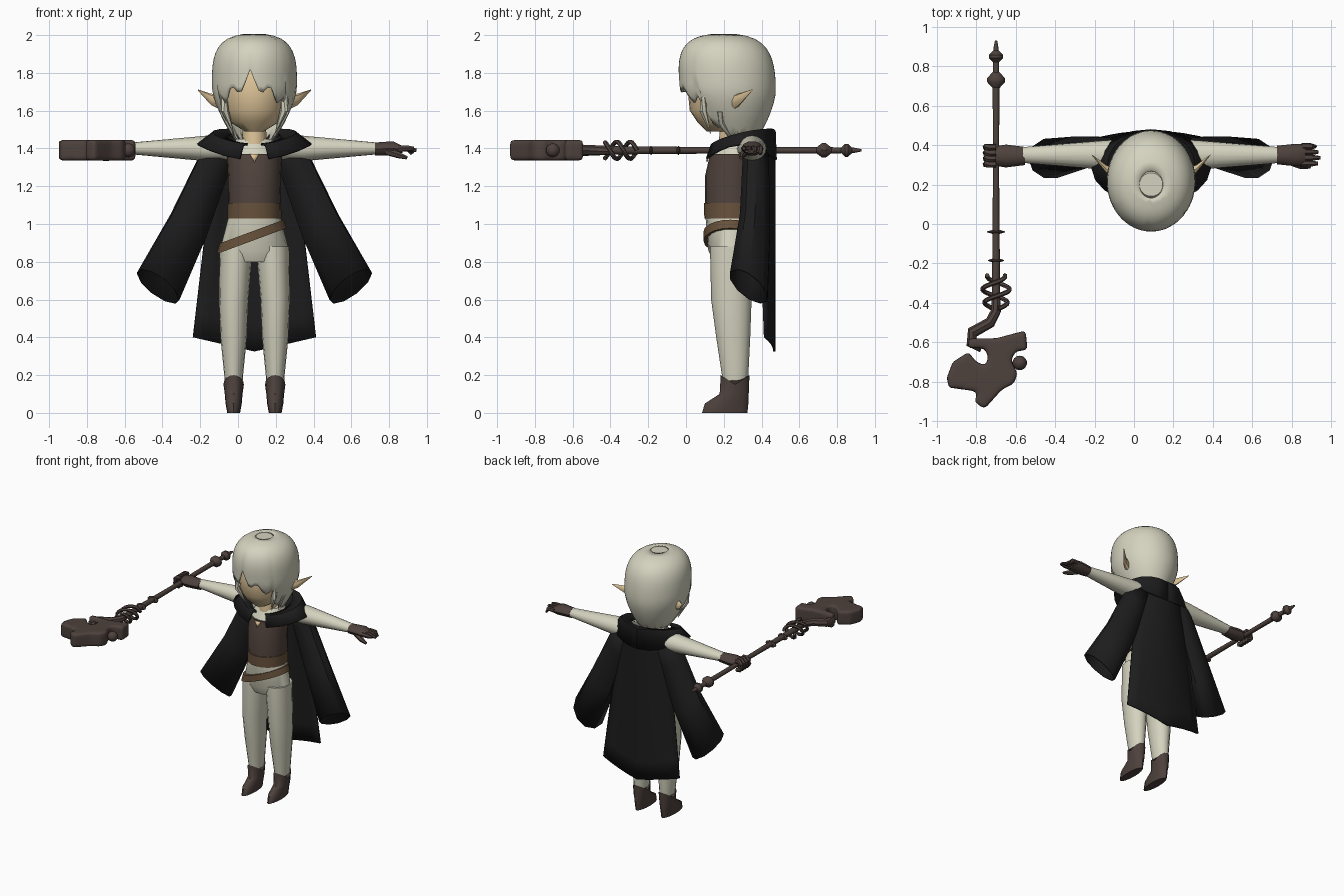
import bpy, bmesh
from math import sin, cos, pi
from mathutils import Vector

if "Cube" in bpy.data.objects:
    bpy.data.objects.remove(bpy.data.objects["Cube"])
BODY_X = .087  # centre line of the body
STAFF_X, STAFF_Z = -.7, 1.39
parts = []


def paint(name, red, green, blue):
    material = bpy.data.materials.new(name)
    material.use_nodes = True
    material.diffuse_color = (red, green, blue, 1)
    for node in material.node_tree.nodes:
        if node.type == 'BSDF_PRINCIPLED':
            node.inputs["Base Color"].default_value = (red, green, blue, 1)
            node.inputs["Roughness"].default_value = .8
    return material


cream = paint("cream", .66, .65, .52)
skin = paint("skin", .74, .56, .32)
dark_brown = paint("dark brown", .075, .053, .046)
tunic_brown = paint("tunic brown", .083, .057, .047)
belt_brown = paint("belt brown", .14, .085, .045)
black = paint("black", .012, .012, .013)


def surface(name, rows, material, closed=False, capped=False, mirror=False, thickness=0, origin=BODY_X):
    """Skin rows of points; optionally close, cap, mirror and thicken the result."""
    bm = bmesh.new()
    grid = [[bm.verts.new(point) for point in row] for row in rows]
    columns = list(range(len(rows[0])))
    neighbours = list(zip(columns, columns[1:]))
    if closed:
        neighbours.append((columns[-1], columns[0]))
    for lower, upper in zip(grid, grid[1:]):
        for i, j in neighbours:
            bm.faces.new((lower[i], lower[j], upper[j], upper[i]))
    if capped:
        bm.faces.new(grid[0])
        bm.faces.new(grid[-1])
    bmesh.ops.recalc_face_normals(bm, faces=bm.faces)
    mesh = bpy.data.meshes.new(name)
    bm.to_mesh(mesh)
    bm.free()
    part = bpy.data.objects.new(name, mesh)
    bpy.context.collection.objects.link(part)
    mesh.materials.append(material)
    part.location.x = origin
    if thickness:
        solid = part.modifiers.new("Thickness", 'SOLIDIFY')
        solid.thickness, solid.offset = thickness, 0
    if mirror:
        part.modifiers.new("Mirror", 'MIRROR')
    parts.append(part)
    return part


def ring(centre, side, up, sides):
    angles = [2 * pi * i / sides for i in range(sides)]
    return [Vector(centre) + side * cos(a) + up * sin(a) for a in angles]


def loft(name, axis, sections, material, sides=16, capped=True, lean=(0, 0), **options):
    """Join ellipses (centre, radius, radius) that face along one axis."""
    across = {'x': (0, 1, 0), 'y': (1, 0, 0), 'z': (1, 0, lean[0])}[axis]
    along = {'x': (0, 0, 1), 'y': (0, 0, 1), 'z': (0, 1, lean[1])}[axis]
    rows = [ring(centre, Vector(across) * a, Vector(along) * b, sides) for centre, a, b in sections]
    return surface(name, rows, material, closed=True, capped=capped, **options)


def stack(name, levels, material, x=0, **options):
    """Upright form from (height, depth position, half width, half depth)."""
    return loft(name, 'z', [((x, y, z), a, b) for z, y, a, b in levels], material, **options)


def tube(name, path, radii, material, sides=8, **options):
    """Round tube along a path with a radius at every point."""
    path = [Vector(point) for point in path]
    rows = []
    for i, (point, radius) in enumerate(zip(path, radii)):
        ahead = path[min(i + 1, len(path) - 1)] - path[max(i - 1, 0)]
        side = ahead.cross(Vector((.3, .2, 1))).normalized() * radius
        up = ahead.normalized().cross(side)
        rows.append(ring(point, side, up, sides))
    return surface(name, rows, material, closed=True, capped=True, **options)


# Head, neck and ears
stack("head", [(1.49, .17, .05, .06), (1.54, .19, .13, .13), (1.6, .2, .16, .18),
               (1.7, .21, .18, .2), (1.8, .21, .18, .19), (1.9, .21, .12, .14)], skin, sides=24)
stack("neck", [(1.36, .25, .07, .08), (1.53, .24, .06, .06)], skin)
loft("ears", 'x', [((.16, .24, 1.64), .035, .045), ((.23, .28, 1.66), .02, .03),
                   ((.3, .35, 1.71), .002, .003)], skin, sides=8, mirror=True)


# Hair: a dome narrowing to the nape, with a parted fringe and ragged hem
def hem_height(angle):
    side = abs(angle + .1)
    if side < 1:
        return 1.8 - .15 * side ** .5 + .03 * cos(13 * side)
    return max(1.46, 1.56 - .25 * (side - 1)) + .02 * sin(16 * side)


def hair_point(angle, fall):
    z = 2 - fall * (2 - hem_height(angle))
    dome = max(0, (z - 1.75) / .25)
    nape = max(0, (1.72 - z) / .28)
    fullness = max(.02, 1 - dome ** 3) ** (1 / 3) * (1 - .58 * nape ** 1.5)
    centre = .22 + .04 * nape - .02 * dome
    return (.22 * fullness * sin(angle), centre - .25 * fullness * cos(angle), z)


columns, levels = 60, 16
hair = surface("hair", [[hair_point(pi * (2 * i / columns - 1), (k / levels) ** 1.5) for i in range(columns)]
                        for k in range(levels + 1)], cream, closed=True, thickness=.01)
tube("crown", [(0, .2, 1.985), (0, .2, 1.999)], [.07, .06], cream, sides=16)
tube("cheek_locks", [(.165, .1, 1.68), (.155, .09, 1.6), (.11, .13, 1.48)], [.02, .02, .002],
     cream, sides=6, mirror=True)
tube("side_locks", [(.17, .18, 1.6), (.14, .19, 1.54), (.11, .24, 1.46)], [.02, .02, .002],
     cream, sides=6, mirror=True)

# Torso, belts and hips
stack("shirt", [(1.35, .26, .14, .13), (1.45, .28, .1, .09)], cream)
stack("tunic", [(1.1, .24, .137, .14), (1.25, .24, .14, .14), (1.37, .26, .147, .133)],
      tunic_brown, sides=20)
surface("neckline", [[(-.025, .12, 1.37), (.025, .12, 1.37)], [(-.002, .11, 1.33), (.002, .11, 1.33)]],
        skin, thickness=.008)
stack("waist_belt", [(1.03, .24, .143, .143), (1.11, .24, .141, .145)], belt_brown, sides=20)
stack("hips", [(.8, .235, .14, .09), (.86, .235, .183, .117), (1.04, .24, .137, .137)],
      cream, sides=20)
stack("slanted_belt", [(.91, .235, .185, .142), (.96, .235, .17, .142)], belt_brown,
      sides=20, x=-.014, lean=(.37, 0))

# Legs, and boots with a notched rim
stack("legs", [(.12, .26, .044, .06), (.2, .26, .05, .07), (.4, .25, .07, .09),
               (.6, .24, .078, .107), (.88, .237, .088, .11)], cream, x=.11, mirror=True)
for vertex in parts[-1].data.vertices:
    vertex.co.x -= max(0, vertex.co.z - .6) * .05
stack("boots", [(0, .205, .034, .12), (.05, .215, .043, .115), (.1, .255, .047, .077),
                (.2, .26, .054, .076)], dark_brown, x=.11, mirror=True)
for vertex in parts[-1].data.vertices:
    if vertex.co.z > .19:
        vertex.co.z -= .05 * (1 - abs(vertex.co.y - .26) / .076)

# Sleeved arms
loft("arms", 'x', [((.13, .35, 1.4), .08, .06), ((.25, .35, 1.4), .073, .068),
                   ((.65, .35, 1.4), .04, .031)], cream, mirror=True)

# Open left hand
loft("left_glove", 'x', [((.725, .35, 1.397), .047, .036), ((.82, .35, 1.4), .057, .04),
                         ((.87, .35, 1.395), .054, .02)], dark_brown, sides=10, origin=0)
for finger in range(4):
    y, tip = .307 + finger * .029, .945 - .012 * abs(finger - 1)
    tube(f"left_finger_{finger + 1}", [(.85, y, 1.4), (.9, y, 1.4), (tip, y, 1.4 - finger * .01)],
         [.017, .016, .009], dark_brown, sides=6, origin=0)
tube("left_thumb", [(.79, .32, 1.385), (.85, .295, 1.365), (.895, .29, 1.35)], [.022, .018, .009],
     dark_brown, sides=6, origin=0)

# Right hand closed round the staff
loft("right_glove", 'x', [((-.552, .345, 1.395), .046, .036), ((-.65, .345, 1.395), .058, .042),
                          ((STAFF_X, .345, 1.395), .05, .034)], dark_brown, sides=10, origin=0)
for finger in range(4):
    y = .303 + finger * .029
    curl = [1.2 + .73 * k for k in range(6)]
    tube(f"right_finger_{finger + 1}",
         [(STAFF_X - .015 + .038 * cos(a), y, STAFF_Z + .034 * sin(a)) for a in curl],
         [.017] * len(curl), dark_brown, sides=6, origin=0)

# Staff shaft with turned collars
tube("staff_shaft", [(STAFF_X, y, STAFF_Z) for y in (.93, .89, .7, .3, -.4)],
     [.006, .014, .018, .016, .022], dark_brown, sides=10, origin=0)
for y, radius, height, reach in ((.85, .036, .036, .03), (.73, .045, .04, .04),
                                 (-.04, .045, .025, .01), (-.185, .04, .025, .01)):
    profile = [(-reach, .4), (-reach / 4, 1), (reach / 4, 1), (reach, .4)]
    loft("staff_collar", 'y', [((STAFF_X, y + step, STAFF_Z), radius * f, height * f) for step, f in profile],
         dark_brown, sides=10, origin=0)

# Two vines winding round the staff
for vine in range(2):
    path = []
    for step in range(21):
        t = step / 20
        angle = pi * (vine + 2.4 * t)
        reach = .045 + .025 * sin(pi * t)
        path.append((STAFF_X + reach * cos(angle), -.26 - .17 * t, STAFF_Z + .045 * sin(angle)))
    tube(f"staff_vine_{vine + 1}", path, [.012] * len(path), dark_brown, sides=6, origin=0)

# Crooked neck, carved head and orb of the staff
bend = [(-.7, -.38), (-.7, -.44), (-.73, -.5), (-.82, -.55), (-.825, -.6), (-.77, -.62)]
tube("staff_neck", [(x, y, STAFF_Z) for x, y in bend], [.024 + .002 * i for i in range(len(bend))],
     dark_brown, origin=0)
outline = [(-.84, -.58), (-.7, -.58), (-.55, -.54), (-.54, -.64), (-.6, -.645), (-.625, -.69),
           (-.59, -.76), (-.61, -.81), (-.67, -.84), (-.76, -.94), (-.81, -.9), (-.79, -.85),
           (-.94, -.83), (-.95, -.78), (-.92, -.7), (-.84, -.65), (-.8, -.7), (-.75, -.72),
           (-.74, -.67), (-.76, -.63), (-.84, -.63)]
carving = surface("staff_head", [[(x, y, STAFF_Z + half) for x, y in outline] for half in (-.055, .055)],
                  dark_brown, closed=True, capped=True, origin=0)
carving.modifiers.new("Triangles", 'TRIANGULATE')
remesh = carving.modifiers.new("Remesh", 'REMESH')
remesh.mode, remesh.voxel_size, remesh.use_smooth_shade = 'VOXEL', .012, True
soften = carving.modifiers.new("Soften", 'SMOOTH')
soften.iterations, soften.factor = 8, .5
bpy.ops.mesh.primitive_uv_sphere_add(segments=14, ring_count=8, radius=.037, location=(-.58, -.705, STAFF_Z))
orb = bpy.context.object
orb.name = "staff_orb"
orb.data.materials.append(dark_brown)
parts.append(orb)


# Cape: widens downward, wraps forward at the edges, hem lowest in the middle
def cape_point(across, down):
    hem = .325 + .075 * abs(across)
    return (across * (.2 + .125 * down), .468 - (.09 - .04 * down) * across ** 2,
            1.46 + down * (hem - 1.46))


surface("cape", [[cape_point(i / 4, k / 8) for i in range(-4, 5)] for k in range(9)], black, thickness=.012)

# Shoulder mantle: three bands running from the back round to the front flaps
neck_edge, shoulder, outer_edge = [], [], []
for step in range(10):
    angle = step * pi / 9.8
    s, c = sin(angle), cos(angle)
    neck_edge.append((.14 * s, .3 + .15 * c, 1.46 + .04 * c))
    shoulder.append((.22 * s, .3 + .17 * c, 1.45 + .04 * c + .03 * s))
    outer_edge.append((.3 * s, .29 + .185 * c, 1.42 - .08 * c * c))
surface("shoulder_mantle", [neck_edge, shoulder, outer_edge], black, mirror=True, thickness=.012)

# Wide empty sleeves hanging from the shoulders
loft("hanging_sleeves", 'z', [((.17, .375, 1.4), .06, .06), ((.225, .37, 1.29), .075, .07),
                              ((.35, .365, .99), .092, .08), ((.51, .333, .67), .11, .1)],
     black, sides=10, capped=False, lean=(.62, -.6), mirror=True, thickness=.008)

# Smooth shading with crisp edges
bpy.ops.object.select_all(action='DESELECT')
for part in parts:
    part.select_set(True)
bpy.context.view_layer.objects.active = carving
bpy.ops.object.shade_smooth_by_angle(angle=.7)
